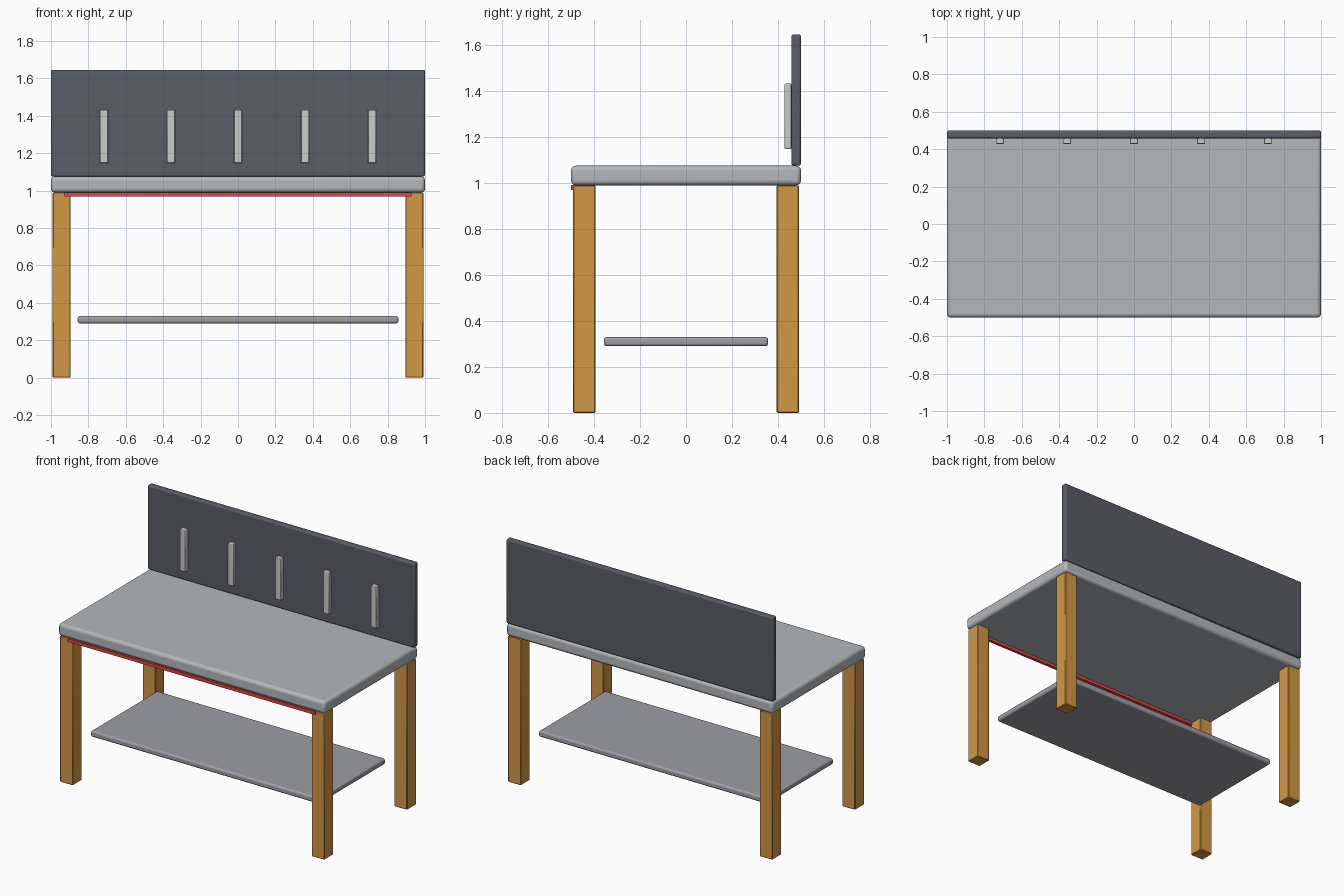
import bpy
import math

if "Cube" in bpy.data.objects:
    bpy.data.objects.remove(bpy.data.objects["Cube"])


def material(name, rgb):
    m = bpy.data.materials.new(name)
    m.diffuse_color = (*rgb, 1)
    m.use_nodes = True
    m.node_tree.nodes["Principled BSDF"].inputs["Base Color"].default_value = m.diffuse_color
    return m


def box(name, lo, hi, bevel=0.0, segments=3, mat=None):
    """Bevelled box spanning the corners lo and hi."""
    centre = [(a + b) / 2 for a, b in zip(lo, hi)]
    bpy.ops.mesh.primitive_cube_add(size=1, location=centre)
    ob = bpy.context.object
    ob.name = name
    ob.scale = [b - a for a, b in zip(lo, hi)]
    bpy.ops.object.transform_apply(location=False, rotation=False, scale=True)
    if bevel:
        mod = ob.modifiers.new("Bevel", "BEVEL")
        mod.width = bevel
        mod.segments = segments
        bpy.ops.object.shade_smooth_by_angle(angle=math.radians(35))
    if mat:
        ob.data.materials.append(mat)
    return ob


wood = material("orange_wood", (0.65, 0.31, 0.06))
dark = material("dark_panel", (0.10, 0.11, 0.13))
red = material("red_trim", (0.75, 0.06, 0.06))
steel = material("steel_top", (0.46, 0.48, 0.50))
shelf_grey = material("shelf_grey", (0.34, 0.34, 0.38))
light = material("light_metal", (0.68, 0.68, 0.68))

# Worktop
box("worktop", (-1, -0.5, 0.99), (1, 0.5, 1.075), 0.02, 3, steel)

# Four square legs
for side, sx in (("left", -1), ("right", 1)):
    for end, sy in (("front", -1), ("back", 1)):
        x, y, h = sx * 0.943, sy * 0.443, 0.0485
        box(f"{end}_{side}_leg", (x - h, y - h, 0), (x + h, y + h, 0.99),
            0.004, 1, wood)

# Lower shelf
box("lower_shelf", (-0.857, -0.357, 0.29), (0.857, 0.357, 0.33), 0.012, 3, shelf_grey)

# Back panel standing on the rear edge
box("back_panel", (-1, 0.458, 1.075), (1, 0.5, 1.646), 0.01, 3, dark)

# Row of tool holders on the panel
for i in range(5):
    x = (i - 2) * 0.358
    box(f"tool_holder_{i + 1}", (x - 0.0215, 0.429, 1.147), (x + 0.0215, 0.458, 1.432),
        0.004, 2, light)

# Red trim under the front edge
box("front_trim", (-0.928, -0.5, 0.969), (0.928, -0.48, 0.991), mat=red)
